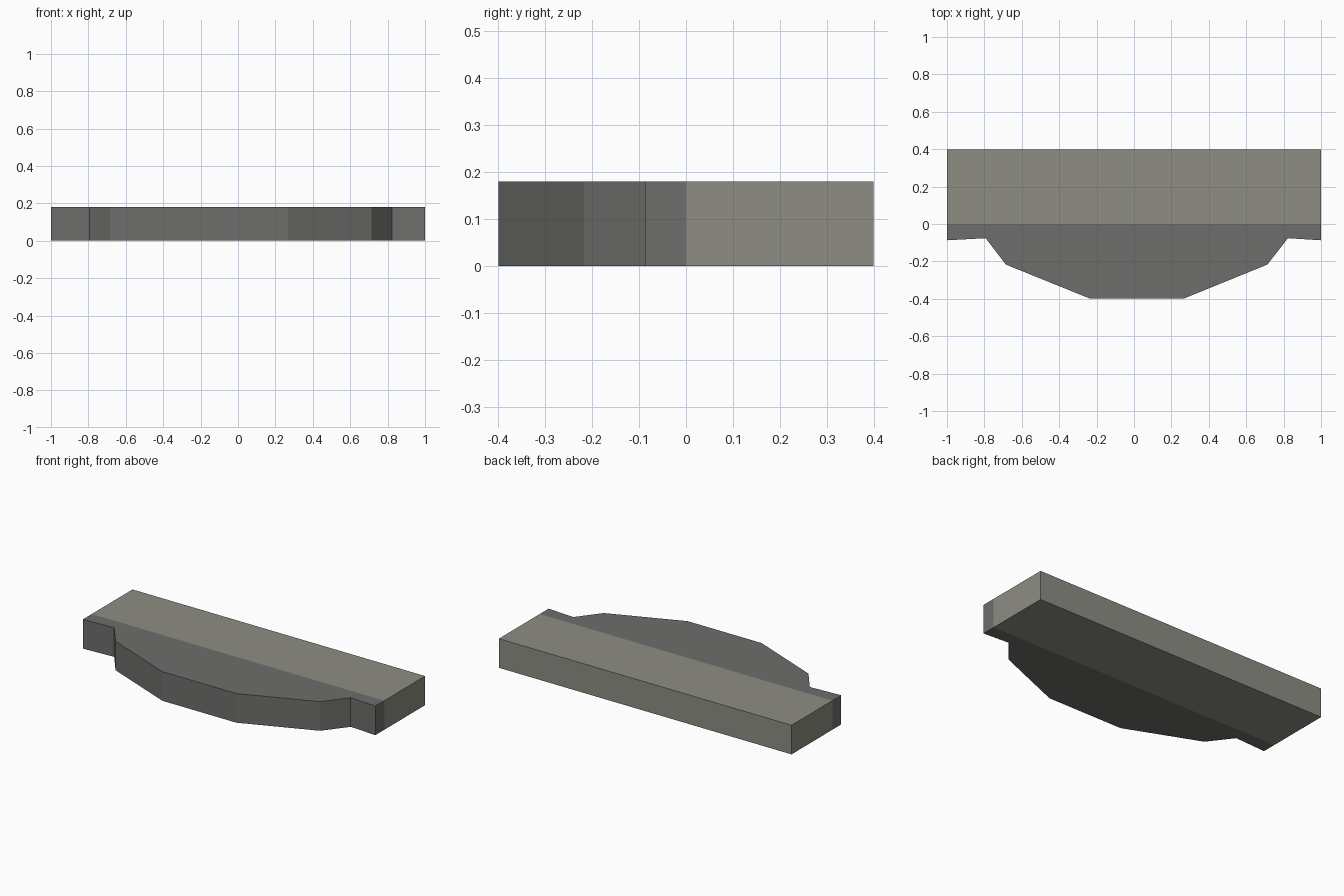
import bpy
import bmesh

if "Cube" in bpy.data.objects:
    bpy.data.objects.remove(bpy.data.objects["Cube"])

HEIGHT = 0.18


def material(name, rgb):
    mat = bpy.data.materials.new(name)
    mat.diffuse_color = (*rgb, 1.0)
    mat.use_nodes = True
    mat.node_tree.nodes["Principled BSDF"].inputs["Base Color"].default_value = mat.diffuse_color
    return mat


def slab(name, outline, mat):
    """Extrude a counter-clockwise plan outline up from the ground."""
    bm = bmesh.new()
    base = bm.faces.new([bm.verts.new((x, y, 0)) for x, y in outline])
    top = bmesh.ops.extrude_face_region(bm, geom=[base], use_keep_orig=True)
    verts = [v for v in top["geom"] if isinstance(v, bmesh.types.BMVert)]
    bmesh.ops.translate(bm, vec=(0, 0, HEIGHT), verts=verts)
    bmesh.ops.recalc_face_normals(bm, faces=bm.faces)
    mesh = bpy.data.meshes.new(name)
    bm.to_mesh(mesh)
    bm.free()
    mesh.materials.append(mat)
    obj = bpy.data.objects.new(name, mesh)
    bpy.context.collection.objects.link(obj)
    return obj


light = material("light warm grey", (0.27, 0.27, 0.23))
dark = material("dark grey", (0.155, 0.155, 0.15))

# Straight rear slab
slab("rear_slab", [(-1, 0), (1, 0), (1, 0.398), (-1, 0.398)], light)

# Bowed front slab with short square ends
slab("bowed_front_slab", [
    (-1, 0), (-1, -0.087), (-0.793, -0.076), (-0.685, -0.217),
    (-0.238, -0.398), (0.268, -0.398), (0.713, -0.217),
    (0.823, -0.076), (1, -0.087), (1, 0)], dark)

# Drop the hidden faces where the two slabs meet
for name in ("rear_slab", "bowed_front_slab"):
    mesh = bpy.data.objects[name].data
    bm = bmesh.new()
    bm.from_mesh(mesh)
    seam = [f for f in bm.faces if all(abs(v.co.y) < 1e-5 for v in f.verts)]
    bmesh.ops.delete(bm, geom=seam, context="FACES_ONLY")
    bm.to_mesh(mesh)
    bm.free()
